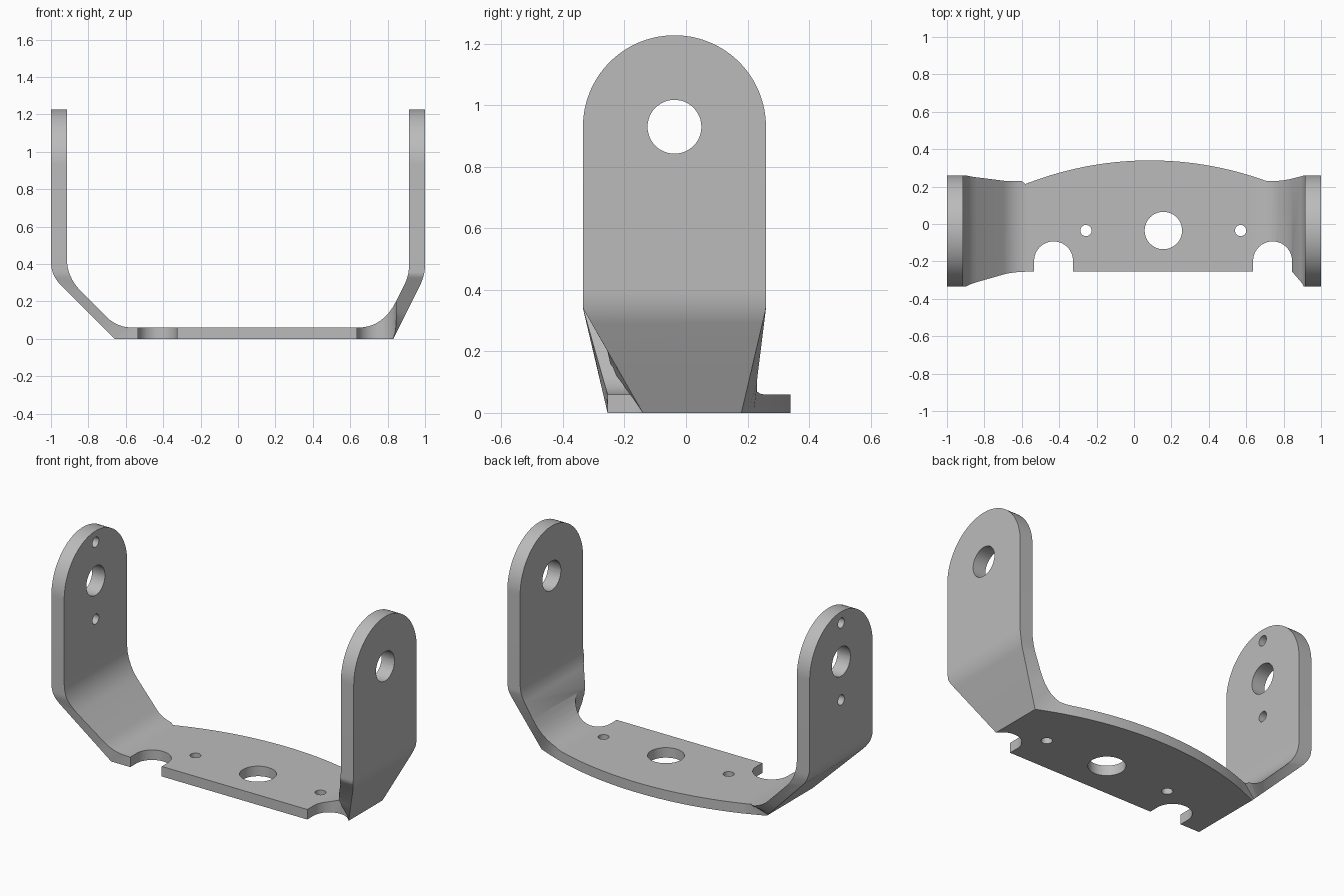
import bpy, bmesh, math
from mathutils import Matrix, Vector

cube = bpy.data.objects.get("Cube")
if cube:
    bpy.data.objects.remove(cube, do_unlink=True)

MID_Y, PIVOT_Z, ARM_R = -0.0375, 0.93, 0.2975
THICK, OUT_X, IN_X = 0.06, 1.0, 0.915


def lerp(a, b, t):
    return Vector(a).lerp(Vector(b), t)


def bend(a, b, c, t):
    return lerp(lerp(a, b, t), lerp(b, c, t), t)


def clamp01(v):
    return max(0.0, min(1.0, v))


def arc_y(x):
    # Bowed rear edge of the base plate
    return 0.34 - 1.815 + math.sqrt(1.815 ** 2 - (x - 0.085) ** 2)


def rise(z):
    return clamp01(z / 0.34)


def outer_limits(p):
    x, z = p
    back = arc_y(x) if z < 0.001 else 0.18 + 0.08 * rise(z)
    front = -0.255 - 0.08 * rise(z)
    if x > 0.82:
        front = -0.14 - 0.195 * rise(z)
    return front, back


def inner_limits(p):
    x, z = p
    arm = 0.23 + 0.03 * clamp01((z - 0.1) / 0.24)
    back = max(arc_y(x), arm) if abs(x) > 0.5 and z < 0.2 else arm
    if z <= THICK + 0.001:
        back = arc_y(x)
    if x > 0.6:
        front = min(-0.255, -0.14 - 0.195 * rise(z))
    else:
        front = -0.255 - 0.08 * clamp01((z - THICK) / 0.28)
    return front, back


def section(o, i):
    # Cross-section ring from an outer and an inner profile point
    (of, ob), (nf, nb) = outer_limits(o), inner_limits(i)
    return [(o[0], of, o[1]), (o[0], ob, o[1]), (i[0], nb, i[1]), (i[0], nf, i[1])]


def rounded_end(side):
    # Rings from the tip of an arm down to the pivot height
    rings = []
    for k in range(33):
        a = math.radians(88.5 * (1 - k / 32))
        z, h = PIVOT_Z + ARM_R * math.sin(a), ARM_R * math.cos(a)
        xo, xi = side * OUT_X, side * IN_X
        rings.append([(xo, MID_Y - h, z), (xo, MID_Y + h, z),
                      (xi, MID_Y + h, z), (xi, MID_Y - h, z)])
    return rings


steps = [k / 8 for k in range(9)]
rings = rounded_end(-1)
# Long sloped arm: upper bend, then fillet into the plate
for t in steps:
    rings.append(section(bend((-1, 0.41), (-1, 0.34), (-0.945, 0.285), t),
                         bend((-IN_X, 0.43), (-IN_X, 0.33), (-0.84, 0.255), t)))
for t in steps:
    rings.append(section(lerp((-0.74, 0.08), (-0.66, 0), t),
                         bend((-0.70, 0.115), (-0.645, 0.06), (-0.56, 0.06), t)))
# Base plate
for k in range(25):
    x = -0.54 + 1.16 * k / 24
    rings.append(section((x, 0), (x, THICK)))
# Short steep arm: fillet, then upper bend
for t in steps:
    o = lerp((0.64, 0), (0.83, 0), t * 2) if t <= 0.5 else lerp((0.83, 0), (0.9, 0.14), t * 2 - 1)
    rings.append(section(o, bend((0.64, THICK), (0.775, THICK), (0.845, 0.2), t)))
for t in steps:
    rings.append(section(bend((0.975, 0.29), (1, 0.34), (1, 0.4), t),
                         bend((0.89, 0.29), (IN_X, 0.34), (IN_X, 0.4), t)))
rings += reversed(rounded_end(1))


def new_object(name, bm):
    bmesh.ops.recalc_face_normals(bm, faces=bm.faces)
    mesh = bpy.data.meshes.new(name)
    bm.to_mesh(mesh)
    bm.free()
    obj = bpy.data.objects.new(name, mesh)
    bpy.context.collection.objects.link(obj)
    return obj


# Loft the bent strip through the rings
bm = bmesh.new()
loops = [[bm.verts.new(p) for p in ring] for ring in rings]
for a, b in zip(loops, loops[1:]):
    for k in range(4):
        n = (k + 1) % 4
        bm.faces.new((a[k], a[n], b[n], b[k]))
bm.faces.new(loops[0])
bm.faces.new(loops[-1])
bracket = new_object("bent_bracket", bm)

# Hole and notch cutters
bm = bmesh.new()


def drill(loc, radius, depth, sideways=False):
    m = Matrix.Translation(loc)
    if sideways:
        m = m @ Matrix.Rotation(math.pi / 2, 4, 'Y')
    bmesh.ops.create_cone(bm, cap_ends=True, segments=48, radius1=radius,
                          radius2=radius, depth=depth, matrix=m)


def notch(x, y=-0.197, r=0.104):
    pts = [(x + r * math.cos(math.pi * k / 24), y + r * math.sin(math.pi * k / 24)) for k in range(25)]
    pts += [(x - r, -0.5), (x + r, -0.5)]
    face = bm.faces.new([bm.verts.new((px, py, -0.2)) for px, py in pts])
    out = bmesh.ops.extrude_face_region(bm, geom=[face])
    top = [v for v in out["geom"] if isinstance(v, bmesh.types.BMVert)]
    bmesh.ops.translate(bm, verts=top, vec=(0, 0, 0.6))


drill((0.157, -0.035, 0), 0.1, 0.4)
for x in (-0.257, 0.57):
    drill((x, -0.035, 0), 0.03, 0.4)
drill((0, MID_Y, PIVOT_Z), 0.0875, 3, True)
for dz in (-0.23, 0.23):
    drill((-0.96, MID_Y, PIVOT_Z + dz), 0.03, 0.4, True)
for x in (-0.43, 0.741):
    notch(x)
cutter = new_object("hole_cutter", bm)
cutter.hide_render = True

bpy.ops.object.select_all(action='DESELECT')
bracket.select_set(True)
bpy.context.view_layer.objects.active = bracket
cut = bracket.modifiers.new("holes", 'BOOLEAN')
cut.operation, cut.solver, cut.object = 'DIFFERENCE', 'EXACT', cutter
bpy.ops.object.modifier_apply(modifier=cut.name)
bpy.data.objects.remove(cutter, do_unlink=True)

# Single metal colour
grey = bpy.data.materials.new("plain_grey")
grey.use_nodes = True
colour = (0.5, 0.5, 0.5, 1)
grey.diffuse_color = colour
grey.node_tree.nodes["Principled BSDF"].inputs["Base Color"].default_value = colour
bracket.data.materials.clear()
bracket.data.materials.append(grey)
bpy.ops.object.shade_smooth_by_angle(angle=math.radians(30))
